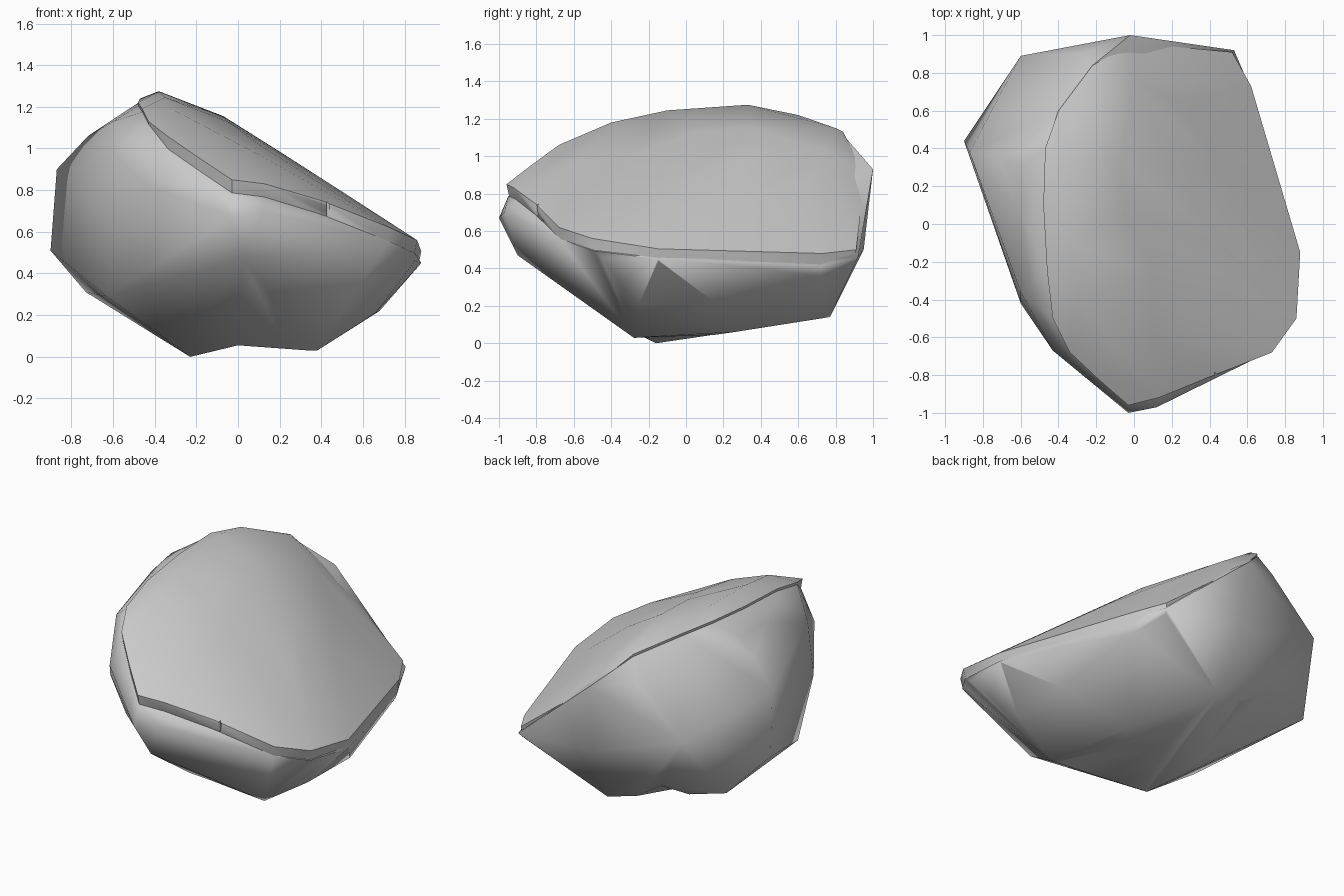
import bpy, bmesh, math
from mathutils import Vector

if "Cube" in bpy.data.objects:
    bpy.data.objects.remove(bpy.data.objects["Cube"])


def hull(name, pts, angle=50):
    """Convex chunk of stone around a handful of corner points."""
    bm = bmesh.new()
    for p in pts:
        bm.verts.new(p)
    bmesh.ops.convex_hull(bm, input=bm.verts)
    loose = [v for v in bm.verts if not v.link_faces]
    bmesh.ops.delete(bm, geom=loose, context='VERTS')
    bmesh.ops.recalc_face_normals(bm, faces=bm.faces)
    me = bpy.data.meshes.new(name)
    bm.to_mesh(me)
    bm.free()
    ob = bpy.data.objects.new(name, me)
    bpy.context.collection.objects.link(ob)
    bpy.ops.object.select_all(action='DESELECT')
    ob.select_set(True)
    bpy.context.view_layer.objects.active = ob
    bpy.ops.object.shade_smooth_by_angle(angle=math.radians(angle))
    return ob


def cut(target, name, pts):
    """Break a convex piece out of the target."""
    cutter = hull(name, pts)
    cutter.hide_render = True
    cutter.hide_set(True)
    mod = target.modifiers.new(name, 'BOOLEAN')
    mod.operation = 'DIFFERENCE'
    mod.object = cutter


def inset(pts, scale, drop):
    return [(x * scale, y * scale, z - drop) for x, y, z in pts]


# Rim of the tilted top slab: free edge (front, right, back), then the left
# edge where the slab runs into the body
edge = [(-.02, .95, .92), (.2, .94, .75), (.52, .91, .50), (.62, .73, .48),
        (.74, .32, .475), (.78, .05, .52), (.88, -.15, .505), (.86, -.5, .56),
        (.73, -.68, .62), (.40, -.81, .75), (.13, -.92, .83), (-.03, -.96, .85),
        (-.18, -.83, .95), (-.34, -.68, 1.06)]
left = [(-.43, -.5, 1.13), (-.46, -.25, 1.19), (-.48, .1, 1.22),
        (-.47, .4, 1.24), (-.40, .6, 1.22), (-.22, .84, 1.13)]

# High points of the gently domed top face
crown = [(-.38, .33, 1.275), (-.35, -.1, 1.245), (-.3, -.4, 1.18), (-.07, .35, 1.155),
         (.1, -.6, .97), (.45, -.1, .825), (.2, .3, .985), (-.2, .8, 1.15),
         (.46, .3, .78), (.22, .65, .87), (-.05, .05, 1.13), (.1, -.25, 1.02),
         (.45, -.5, .785), (.65, -.25, .69), (.47, .6, .66), (.0, .75, 1.03)]
rim = edge + left
cap = hull("top_slab", rim + crown + inset(rim, .985, .065), 45)

# Boulder body: upper wall, waist and underside, flush below the slab
wall = [(-.72, .36, 1.06), (-.87, .38, .90), (-.60, -.36, .98), (-.43, -.67, .82),
        (-.02, 1.0, .93), (-.03, -1.0, .67), (.12, -.97, .70), (-.60, .05, 1.13),
        (-.60, .3, 1.14), (-.28, .9, .99)]
waist = [(-.90, .44, .51), (-.60, .89, .69), (-.60, -.42, .62), (-.63, -.22, .29),
         (.02, -.90, .47), (.85, -.45, .46), (.88, -.15, .45), (.76, -.36, .34),
         (.53, .92, .46), (0, .95, .5), (-.73, .64, .31), (.60, .72, .36)]
base = [(.68, .15, .22), (.66, -.25, .21), (.01, .77, .14), (.38, -.28, .03),
        (-.23, -.16, 0), (.25, .26, .06), (-.43, .2, .16)]
body = hull("boulder_body", wall + waist + base + inset(edge, .99, .065)
            + inset(left, 1, .015), 60)

# Hollows in the underside: between the two feet, and below the back wall
cut(body, "foot_hollow_cutter",
    [(x, y, z) for y in (-1, 1) for x, z in
     ((0, .055), (-.22, .002), (.37, .028), (-.22, -.3), (.37, -.3))])
ridge = [(-.35, .85, .33), (-.73, .80, .27), (.0, .90, .12), (-.33, .0, .05)]
cut(body, "back_hollow_cutter", ridge + inset(ridge, 1, .4))

# Small chip broken out of the slab's front edge
c = Vector((.44, -.81, .72))
out = Vector((c.x, c.y, 0)).normalized()
side = Vector((-out.y, out.x, 0))
cut(cap, "chip_cutter",
    [c + out * o + side * s + Vector((0, 0, h))
     for h in (-.2, .2) for o, s in ((-.03, 0), (.15, -.10), (.15, .07))])
